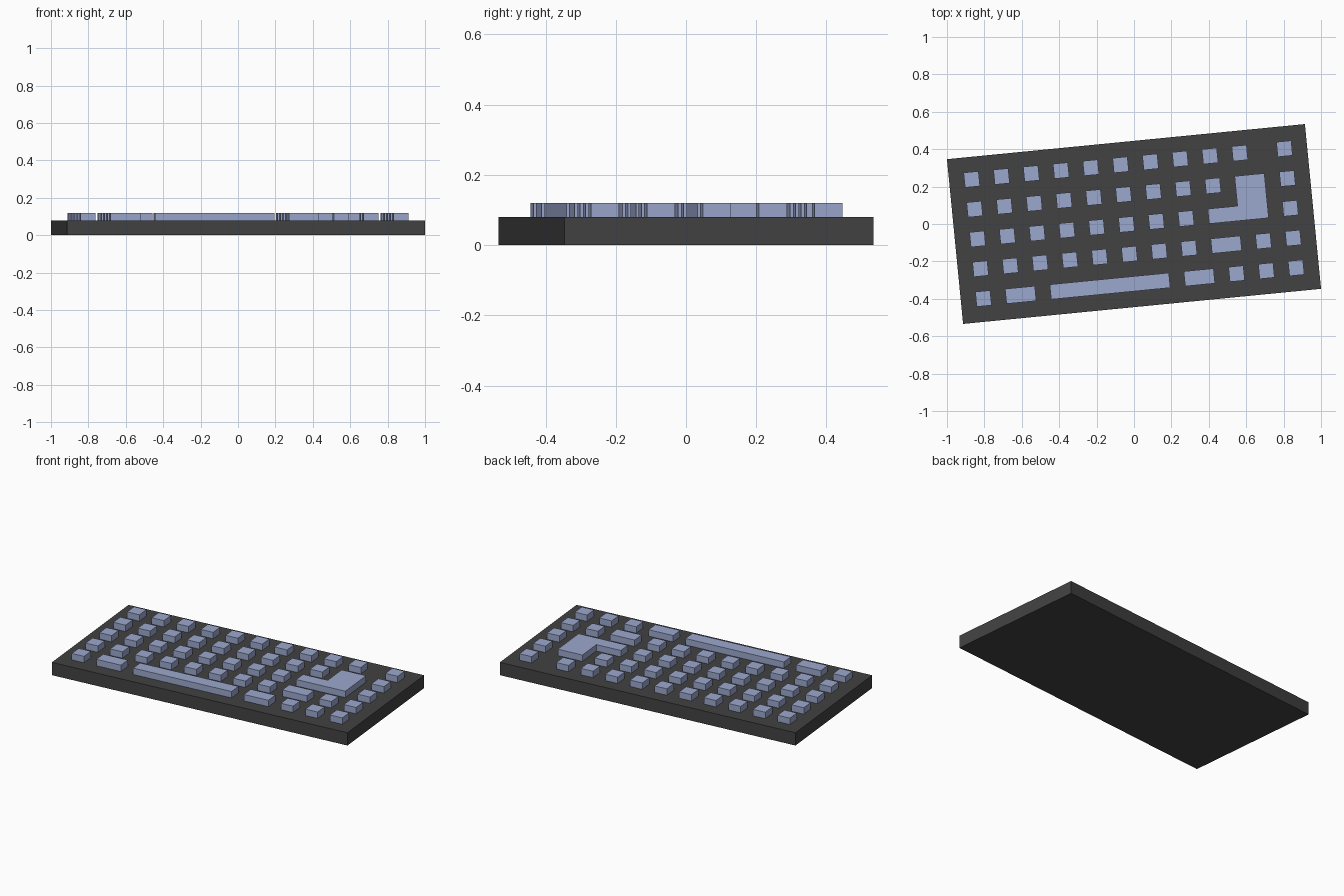
import bpy, bmesh, math
from mathutils import Matrix

if "Cube" in bpy.data.objects:
    bpy.data.objects.remove(bpy.data.objects["Cube"])

TURN = Matrix.Rotation(math.radians(5.6), 4, 'Z')   # whole keyboard is turned slightly
U = 0.16                                            # key pitch
LEFT, TOP_ROW = -0.84, 0.322                        # centre of the first key
BASE_TOP, KEY_TOP, CAP = 0.08, 0.12, 0.08


def material(name, rgb):
    m = bpy.data.materials.new(name)
    m.diffuse_color = (*rgb, 1)
    m.use_nodes = True
    m.node_tree.nodes["Principled BSDF"].inputs["Base Color"].default_value = m.diffuse_color
    return m


dark = material("dark_grey", (0.054, 0.054, 0.054))
blue = material("pale_blue", (0.33, 0.39, 0.61))


def prism(name, outline, z0, z1, mat):
    """Extrude a flat outline from z0 to z1."""
    bm = bmesh.new()
    face = bm.faces.new([bm.verts.new((x, y, z0)) for x, y in outline])
    ext = bmesh.ops.extrude_face_region(bm, geom=[face], use_keep_orig=True)
    for v in ext["geom"]:
        if isinstance(v, bmesh.types.BMVert):
            v.co.z = z1
    bmesh.ops.recalc_face_normals(bm, faces=bm.faces)
    bm.transform(TURN)
    me = bpy.data.meshes.new(name)
    bm.to_mesh(me)
    bm.free()
    me.materials.append(mat)
    ob = bpy.data.objects.new(name, me)
    bpy.context.collection.objects.link(ob)
    return ob


def rect(cx, cy, w, d):
    return [(cx - w / 2, cy - d / 2), (cx + w / 2, cy - d / 2),
            (cx + w / 2, cy + d / 2), (cx - w / 2, cy + d / 2)]


def key(name, col, row, width=CAP):
    prism(name, rect(LEFT + col * U, TOP_ROW - row * U, width, CAP),
          BASE_TOP, KEY_TOP, blue)


# Case
prism("case", rect(0, 0, 1.923, 0.885), 0, BASE_TOP, dark)

# Square keys, by column number in each row
rows = [
    [*range(10), 10.5],
    [*range(9), 10.5],
    [*range(8), 10.5],
    [*range(8), 9.5, 10.5],
    [0, 8.5, 9.5, 10.5],
]
for r, cols in enumerate(rows):
    for i, c in enumerate(cols):
        key(f"key_row{r + 1}_{i + 1}", c, r)

# Wide keys and space bar
key("right_shift_key", 8.25, 3, 0.16)
key("left_wide_key", 1.25, 4, 0.16)
key("space_bar", 4.25, 4, 0.64)
key("right_wide_key", 7.25, 4, 0.16)

# L-shaped enter key spanning two rows
low, step, high = TOP_ROW - 2.25 * U, TOP_ROW - 1.75 * U, TOP_ROW - 0.75 * U
prism("enter_key", [(0.40, low), (0.72, low), (0.72, high),
                    (0.56, high), (0.56, step), (0.40, step)],
      BASE_TOP, KEY_TOP, blue)
